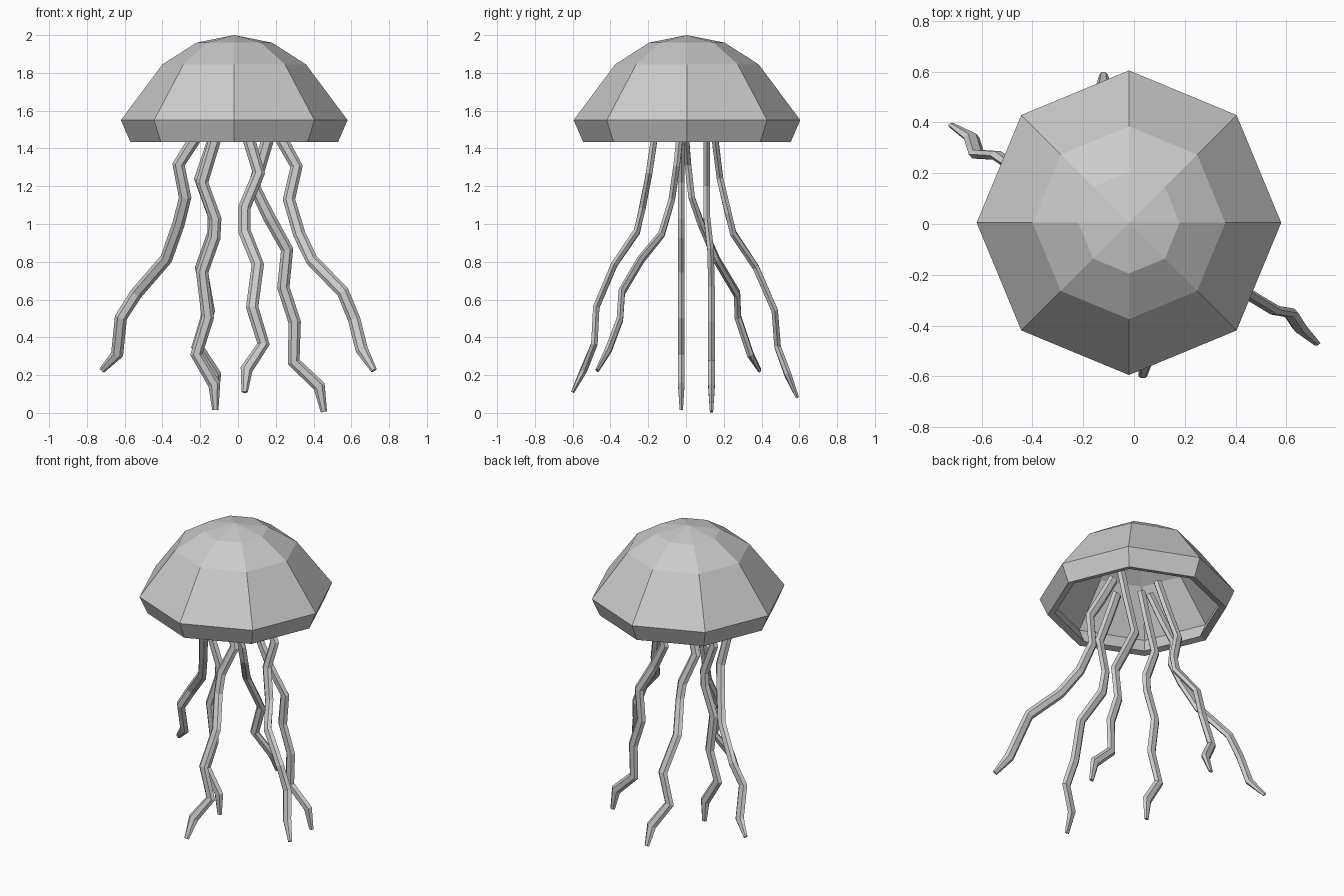
import bpy, bmesh, math
from mathutils import Vector

if "Cube" in bpy.data.objects:
    bpy.data.objects.remove(bpy.data.objects["Cube"])


def finish(name, bm):
    bmesh.ops.recalc_face_normals(bm, faces=bm.faces)
    mesh = bpy.data.meshes.new(name)
    bm.to_mesh(mesh)
    bm.free()
    bpy.context.collection.objects.link(bpy.data.objects.new(name, mesh))


def bridge(bm, a, b):
    n = len(a)
    for i in range(n):
        bm.faces.new((a[i], a[(i + 1) % n], b[(i + 1) % n], b[i]))


def bell(name, profile, top_out, top_in, sides=8, cx=-0.02, cy=0.005):
    bm = bmesh.new()
    rings = [[bm.verts.new((cx + r * math.cos(i * math.tau / sides),
                            cy + r * math.sin(i * math.tau / sides), z))
              for i in range(sides)] for r, z in profile]
    for a, b in zip(rings, rings[1:]):
        bridge(bm, a, b)
    for ring, z in ((rings[0], top_out), (rings[-1], top_in)):
        apex = bm.verts.new((cx, cy, z))
        for i in range(sides):
            bm.faces.new((ring[i], ring[(i + 1) % sides], apex))
    finish(name, bm)


def tentacle(name, path, half_w=0.033, half_d=0.02, sides=6):
    # flattened hexagon swept along the path, tapering at the tip
    pts = [Vector(p) for p in path]
    d = pts[0] - pts[1]
    pts.insert(0, pts[0] + Vector((d.x * 0.9, d.y, abs(d.z)))*(0.17 / d.z))
    bm = bmesh.new()
    rings = []
    last = len(pts) - 1
    for k, p in enumerate(pts):
        t = (pts[min(k + 1, last)] - pts[max(k - 1, 0)]).normalized()
        v = (Vector((0, 1, 0)) - t * t.y).normalized()
        u = v.cross(t)
        s = 0.5 if k == last else 1.0
        rings.append([bm.verts.new(p + u * half_w * s * math.cos(a) + v * half_d * s * math.sin(a))
                      for a in (i * math.tau / sides for i in range(sides))])
    for a, b in zip(rings, rings[1:]):
        bridge(bm, a, b)
    bm.faces.new(rings[0])
    bm.faces.new(rings[-1])
    finish(name, bm)


# Hollow eight-sided bell: outer skin, rim, inner skin
bell("bell", [(0.20, 1.96), (0.38, 1.845), (0.60, 1.55), (0.55, 1.435),
              (0.505, 1.445), (0.55, 1.545), (0.35, 1.81), (0.185, 1.92)], 2.0, 1.955)

# Six wavy tentacles, listed from the bell down to the tip
tentacle("left_tentacle", [
    (-.235, 0, 1.44), (-.315, .01, 1.315), (-.28, .03, 1.14), (-.315, .08, 1.0), (-.38, .16, .815),
    (-.54, .27, .63), (-.62, .275, .505), (-.64, .34, .31), (-.72, .39, .225)])
tentacle("middle_left_tentacle", [
    (-.125, -.025, 1.44), (-.19, -.025, 1.22), (-.12, -.025, 1.025), (-.125, -.025, .93),
    (-.19, -.025, .745), (-.16, -.025, .505), (-.22, -.025, .31), (-.125, -.025, .15), (-.12, -.025, .015)])
tentacle("back_tentacle", [
    (-.13, .155, 1.44), (-.2, .18, 1.24), (-.13, .225, 1.05), (-.13, .25, .95), (-.195, .37, .77),
    (-.155, .47, .54), (-.215, .485, .35), (-.12, .54, .2), (-.12, .59, .08)])
tentacle("front_tentacle", [
    (.06, -.17, 1.44), (.11, -.195, 1.27), (.035, -.23, 1.09), (.035, -.26, .96), (.105, -.38, .785),
    (.075, -.475, .56), (.135, -.485, .365), (.045, -.54, .23), (.035, -.6, .11)])
tentacle("middle_right_tentacle", [
    (.155, .11, 1.44), (.085, .11, 1.2), (.165, .11, 1.035), (.26, .13, .865), (.24, .135, .665),
    (.3, .135, .48), (.295, .135, .27), (.43, .135, .14), (.455, .135, .005)])
tentacle("right_tentacle", [
    (.235, -.035, 1.44), (.31, -.05, 1.305), (.27, -.075, 1.13), (.325, -.13, .945), (.39, -.24, .81),
    (.555, -.34, .64), (.615, -.35, .495), (.655, -.41, .335), (.72, -.47, .225)])
